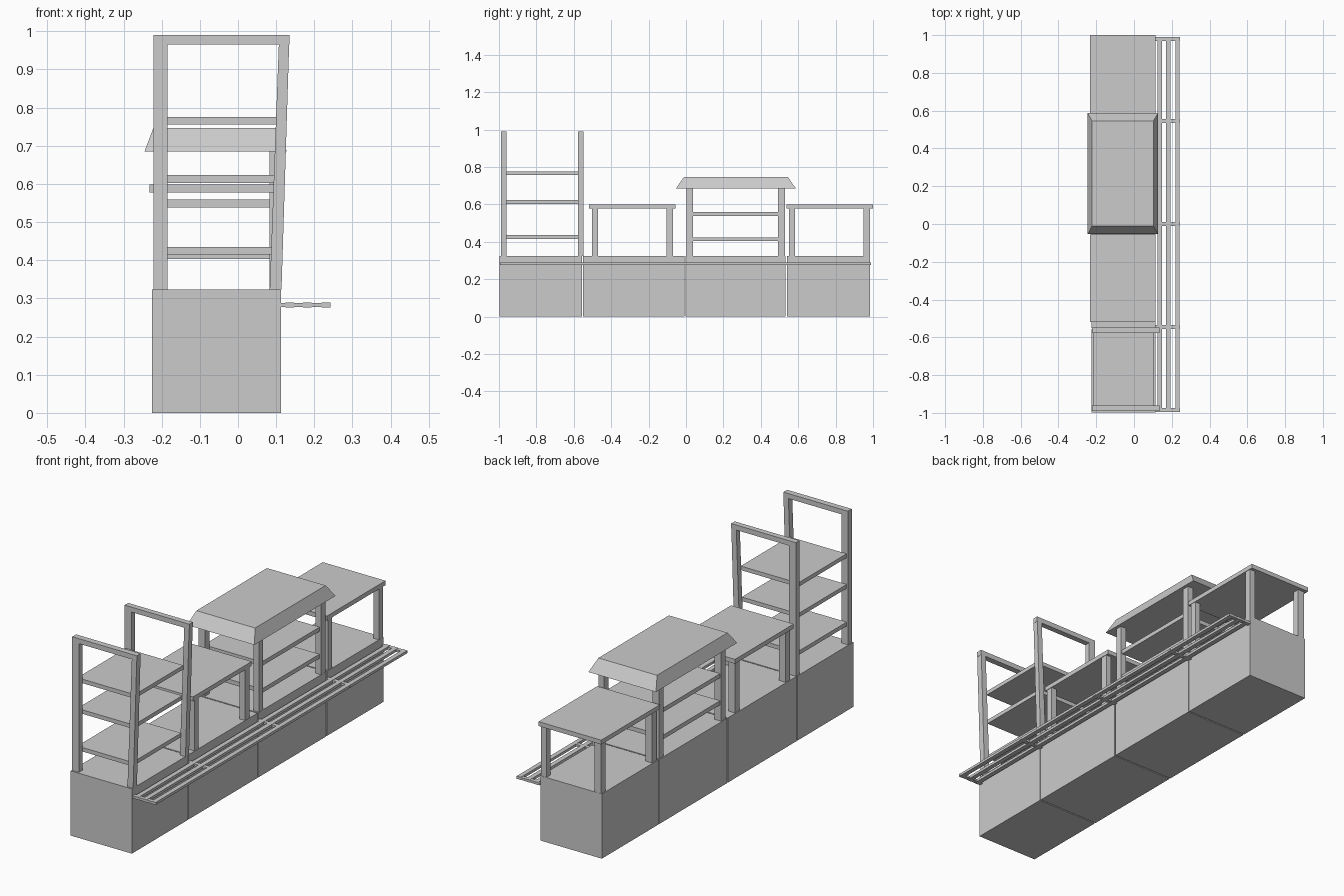
import bpy

X0, X1 = -0.225, 0.113      # counter back and front
ZC = 0.323                  # counter top height
FACES = [(3, 2, 1, 0), (4, 5, 6, 7), (0, 1, 5, 4),
         (1, 2, 6, 5), (2, 3, 7, 6), (3, 0, 4, 7)]


def frustum(name, bottom, top, z0, z1):
    """Solid between two rectangles given as (x0, x1, y0, y1)."""
    verts = []
    for (a, b, c, d), z in ((bottom, z0), (top, z1)):
        verts += [(a, c, z), (b, c, z), (b, d, z), (a, d, z)]
    mesh = bpy.data.meshes.new(name)
    mesh.from_pydata(verts, [], FACES)
    obj = bpy.data.objects.new(name, mesh)
    bpy.context.collection.objects.link(obj)
    return obj


def box(name, x0, x1, y0, y1, z0, z1):
    return frustum(name, (x0, x1, y0, y1), (x0, x1, y0, y1), z0, z1)


def legs(name, y_ranges, top):
    for y0, y1 in y_ranges:
        box(name + "_back_leg", -0.221, -0.185, y0, y1, ZC, top)
        box(name + "_front_leg", 0.082, 0.112, y0, y1, ZC, top)


# Counter cabinets
for y0, y1 in ((-0.998, -0.556), (-0.55, -0.008), (-0.002, 0.533), (0.539, 0.985)):
    box("cabinet", X0, X1, y0, y1, 0, ZC)

# Tray rail: long slats and cross bars
for x in (0.124, 0.170, 0.219):
    box("tray_slat", x, x + 0.023, -0.995, 0.99, 0.276, 0.289)
for y in (-0.985, -0.545, 0.0, 0.545, 0.98):
    box("tray_cross_bar", X1, 0.243, y - 0.01, y + 0.01, 0.277, 0.288)

# Tall rack: two end frames with a leaning front post
for y0, y1 in ((-0.99, -0.96), (-0.577, -0.549)):
    box("rack_back_post", -0.222, -0.185, y0, y1, ZC, 0.965)
    frustum("rack_front_post", (0.083, 0.114, y0, y1), (0.107, 0.134, y0, y1), ZC, 0.965)
    box("rack_top_bar", -0.222, 0.135, y0, y1, 0.965, 0.99)
for z, x in ((0.415, 0.09), (0.603, 0.096), (0.756, 0.102)):
    box("rack_shelf", -0.215, x, -0.96, -0.577, z, z + 0.02)

# Two open tables
for top_y, leg_y in (((-0.518, -0.055), ((-0.503, -0.47), (-0.105, -0.07))),
                     ((0.537, 1.0), ((0.55, 0.583), (0.95, 0.984)))):
    box("table_top", -0.232, 0.114, *top_y, 0.577, 0.599)
    legs("table", leg_y, 0.577)

# Hooded display with two shelves
legs("display", ((0.004, 0.038), (0.493, 0.53)), 0.686)
for z in (0.403, 0.538):
    box("display_shelf", -0.215, 0.105, 0.038, 0.493, z, z + 0.021)
frustum("display_hood", (-0.245, 0.128, -0.054, 0.587), (-0.222, 0.102, -0.011, 0.545), 0.685, 0.746)
